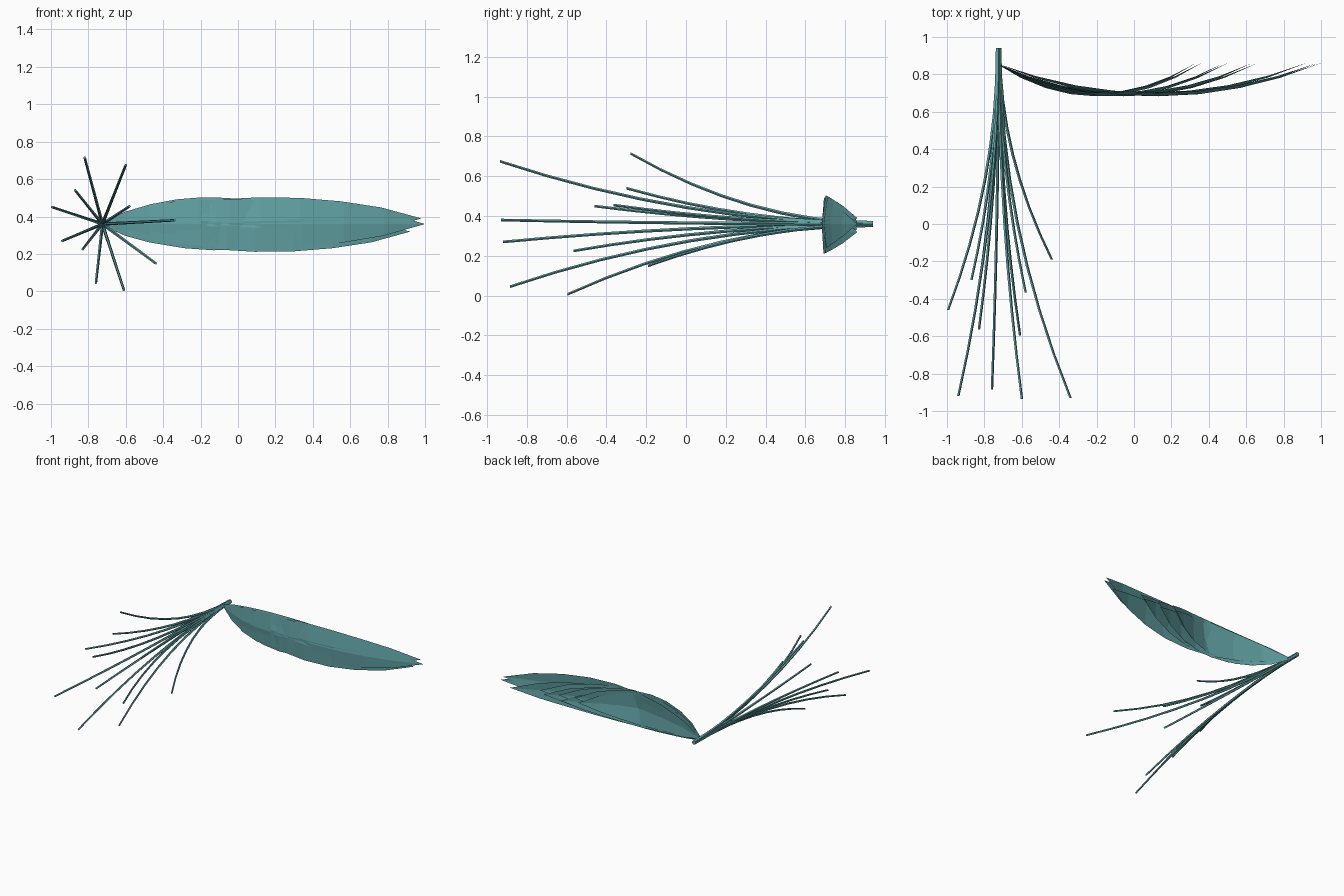
import bpy, bmesh, math
from mathutils import Vector

cube = bpy.data.objects.get("Cube")
if cube:
    bpy.data.objects.remove(cube, do_unlink=True)

teal = bpy.data.materials.new("muted_teal")
teal.use_nodes = True
teal.diffuse_color = (0.122, 0.36, 0.372, 1)
teal.node_tree.nodes["Principled BSDF"].inputs["Base Color"].default_value = teal.diffuse_color


def skin(name, rows, closed=False):
    """Join rows of points into a sheet, or into a capped tube."""
    bm = bmesh.new()
    grid = [[bm.verts.new(p) for p in row] for row in rows]
    n = len(grid[0])
    for a, b in zip(grid, grid[1:]):
        for i in range(n if closed else n - 1):
            j = (i + 1) % n
            bm.faces.new((a[i], a[j], b[j], b[i]))
    if closed:
        bm.faces.new(grid[0])
        bm.faces.new(grid[-1])
    else:
        bmesh.ops.remove_doubles(bm, verts=bm.verts, dist=0.0005)
    bmesh.ops.recalc_face_normals(bm, faces=bm.faces)
    mesh = bpy.data.meshes.new(name)
    bm.to_mesh(mesh)
    bm.free()
    mesh.materials.append(teal)
    obj = bpy.data.objects.new(name, mesh)
    bpy.context.collection.objects.link(obj)


def strand(name, tip, segments=8, sides=5):
    """Thin stalk that leaves the bundle straight and bends outward."""
    tip = Vector(tip)
    out = Vector((tip.x + 0.725, 0, tip.z - 0.36)).normalized()
    base = Vector((-0.725, 0.94, 0.36)) + out * 0.006
    rows = []
    for k in range(segments + 1):
        t = k / segments
        bend = t * t
        centre = Vector((base.x + (tip.x - base.x) * bend,
                         base.y + (tip.y - base.y) * t,
                         base.z + (tip.z - base.z) * bend))
        r = 0.01 - 0.003 * t
        rows.append([centre + Vector((r * math.cos(a), 0, r * math.sin(a)))
                     for a in (math.tau * i / sides for i in range(sides))])
    skin(name, rows, closed=True)


def leaf(name, tip_x, tip_z, roll, segments=8):
    """Bowed lens-shaped blade with a low midrib, pointed at both ends."""
    base_x, base_z = -0.74, 0.36
    rows = []
    for k in range(segments + 1):
        t = k / segments
        bulge = max(0, math.sin(math.pi * t)) ** 0.75
        half = 0.128 * bulge
        x = base_x + (tip_x - base_x) * t
        y = 0.86 - 0.163 * 4 * t * (1 - t)
        z = base_z + (tip_z - base_z) * t
        rows.append([(x, y + roll * s * half - 0.014 * bulge * (1 - abs(s)), z + s * half)
                     for s in (-1, 0, 1)])
    skin(name, rows)


# Fan of stalks
tips = [(-0.995, -0.46, 0.45), (-0.82, -0.28, 0.715), (-0.87, -0.30, 0.54),
        (-0.60, -0.935, 0.675), (-0.58, -0.365, 0.455), (-0.34, -0.93, 0.38),
        (-0.44, -0.19, 0.15), (-0.61, -0.595, 0.007), (-0.76, -0.885, 0.045),
        (-0.83, -0.565, 0.225), (-0.94, -0.92, 0.27)]
for i, tip in enumerate(tips):
    strand(f"stalk_{i + 1}", tip)

# Nested blades, longest first
blades = [(1.0, 0.36, 0.02), (0.98, 0.39, 0.03), (0.92, 0.319, 0.05),
          (0.66, 0.37, -0.03), (0.63, 0.345, 0.04), (0.50, 0.375, 0.03),
          (0.48, 0.335, 0.0), (0.36, 0.39, 0.04), (0.33, 0.36, -0.02)]
for i, (x, z, roll) in enumerate(blades):
    leaf(f"leaf_{i + 1}", x, z, roll)
